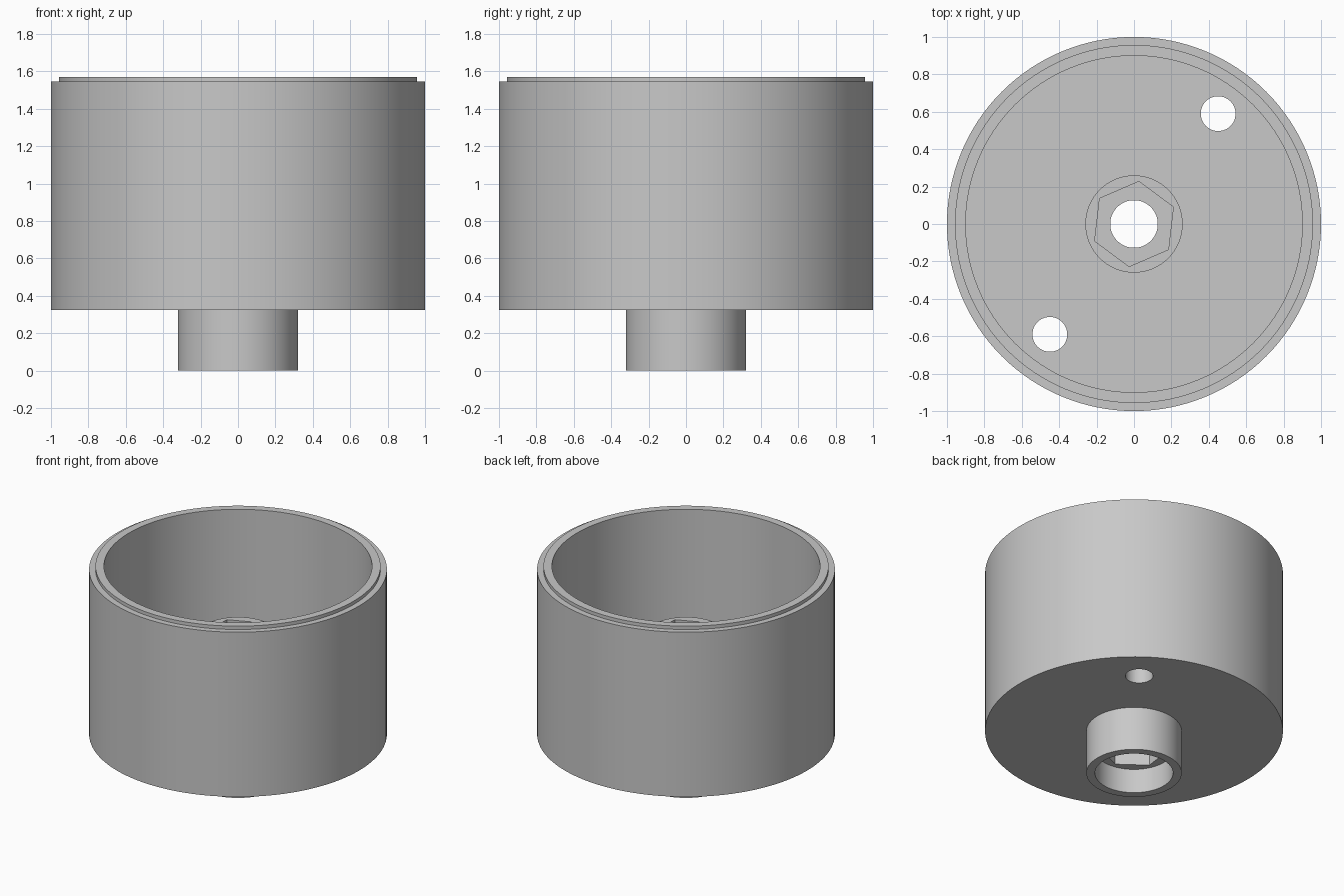
import bpy, bmesh, math

SEGMENTS = 128

if "Cube" in bpy.data.objects:
    bpy.data.objects.remove(bpy.data.objects["Cube"], do_unlink=True)

grey = bpy.data.materials.new("plain grey")
grey.use_nodes = True
colour = (0.58, 0.58, 0.58, 1.0)
grey.diffuse_color = colour
grey.node_tree.nodes["Principled BSDF"].inputs["Base Color"].default_value = colour


def add_object(name, bm):
    mesh = bpy.data.meshes.new(name)
    bmesh.ops.recalc_face_normals(bm, faces=bm.faces)
    bm.to_mesh(mesh)
    bm.free()
    mesh.materials.append(grey)
    obj = bpy.data.objects.new(name, mesh)
    bpy.context.collection.objects.link(obj)
    return obj


def lathe(name, profile):
    """Revolve a closed (radius, height) outline about z."""
    bm = bmesh.new()
    rings = []
    for i in range(SEGMENTS):
        a = 2 * math.pi * i / SEGMENTS
        rings.append([bm.verts.new((r * math.cos(a), r * math.sin(a), z)) for r, z in profile])
    n = len(profile)
    for i in range(SEGMENTS):
        here, there = rings[i], rings[(i + 1) % SEGMENTS]
        for j in range(n):
            k = (j + 1) % n
            bm.faces.new((here[j], there[j], there[k], here[k]))
    return add_object(name, bm)


def prism(name, sides, radius, x, y, low, high, turn=0.0):
    """Upright prism with its first corner at the angle turn."""
    bm = bmesh.new()
    angles = [turn + 2 * math.pi * i / sides for i in range(sides)]
    base = bm.faces.new([bm.verts.new((x + radius * math.cos(a), y + radius * math.sin(a), low))
                         for a in angles])
    top = bmesh.ops.extrude_face_region(bm, geom=[base])["geom"]
    moved = [v for v in top if isinstance(v, bmesh.types.BMVert)]
    bmesh.ops.translate(bm, verts=moved, vec=(0, 0, high - low))
    return add_object(name, bm)


# Cup with stepped rim, centre post, lower collar and through bore
cup = lathe("cup_body", [
    (0.127, 1.07), (0.26, 1.07), (0.26, 0.45), (0.90, 0.45), (0.90, 1.57),
    (0.957, 1.57), (0.957, 1.545), (1.0, 1.545), (1.0, 0.325), (0.32, 0.325),
    (0.32, 0.0), (0.262, 0.0), (0.262, 0.18), (0.127, 0.18)])

# Hexagonal pockets at both ends of the post, and two holes in the floor
turn = math.radians(23.4)
cutters = [
    prism("upper_hex_cutter", 6, 0.229, 0, 0, 0.87, 1.2, turn),
    prism("lower_hex_cutter", 6, 0.229, 0, 0, 0.1, 0.40, turn),
]
for side in (1, -1):
    cutters.append(prism("floor_hole_cutter", 48, 0.093, side * 0.45, side * 0.59, 0.2, 0.6))

bpy.context.view_layer.objects.active = cup
for cutter in cutters:
    cutter.hide_render = True
    cut = cup.modifiers.new(cutter.name, "BOOLEAN")
    cut.operation = "DIFFERENCE"
    cut.solver = "EXACT"
    cut.object = cutter
    bpy.ops.object.modifier_apply(modifier=cut.name)
    bpy.data.objects.remove(cutter, do_unlink=True)

# Smooth round walls, crisp rims
bpy.ops.object.select_all(action="DESELECT")
cup.select_set(True)
bpy.ops.object.shade_smooth_by_angle(angle=math.radians(30))
